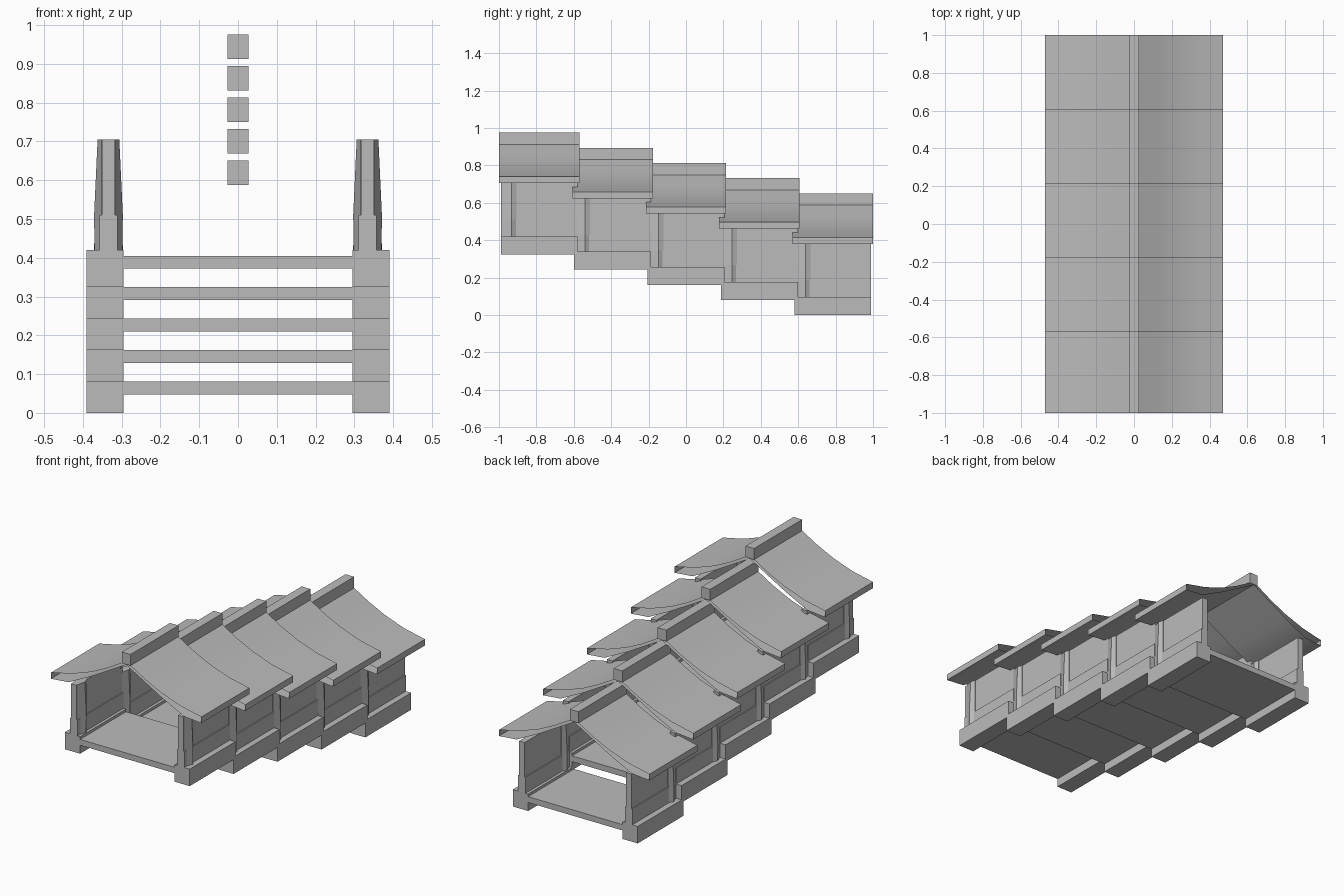
import bpy, bmesh
from mathutils import Vector

cube = bpy.data.objects.get("Cube")
if cube:
    bpy.data.objects.remove(cube, do_unlink=True)

stone = bpy.data.materials.new("plain_grey")
stone.use_nodes = True
GREY = (0.5, 0.5, 0.5, 1)
stone.diffuse_color = GREY
stone.node_tree.nodes["Principled BSDF"].inputs["Base Color"].default_value = GREY

STEP_Y, DROP, COUNT = 0.3925, 0.081, 5


def finish(name, bm, smooth=False):
    bmesh.ops.recalc_face_normals(bm, faces=bm.faces)
    mesh = bpy.data.meshes.new(name)
    bm.to_mesh(mesh)
    bm.free()
    mesh.materials.append(stone)
    ob = bpy.data.objects.new(name, mesh)
    bpy.context.collection.objects.link(ob)
    if smooth:
        bpy.ops.object.select_all(action="DESELECT")
        ob.select_set(True)
        bpy.context.view_layer.objects.active = ob
        bpy.ops.object.shade_smooth_by_angle(angle=0.5)
    return ob


def box(name, lo, hi):
    bm = bmesh.new()
    bmesh.ops.create_cube(bm, size=1)
    lo, hi = Vector(lo), Vector(hi)
    for v in bm.verts:
        v.co = (lo + hi) / 2 + v.co * (hi - lo)
    return finish(name, bm)


def loft(name, rings, closed, caps=False, smooth=False):
    """Bridge successive rows of points into a skin."""
    bm = bmesh.new()
    rows = [[bm.verts.new(p) for p in ring] for ring in rings]
    n = len(rows[0])
    for a, b in zip(rows, rows[1:]):
        for i in range(n if closed else n - 1):
            j = (i + 1) % n
            bm.faces.new((a[i], a[j], b[j], b[i]))
    if caps:
        bm.faces.new(rows[0])
        bm.faces.new(rows[-1])
    return finish(name, bm, smooth)


# Half profile of the hollow roof shell: ridge, curved top, eave lip, underside
ROOF = [(0.0, 0.925), (0.027, 0.912), (0.12, 0.858), (0.22, 0.81), (0.34, 0.768),
        (0.47, 0.74), (0.47, 0.705), (0.36, 0.715), (0.22, 0.785), (0.0, 0.91)]
# Post rings: height, half width
POST = [(0.42, 0.036), (0.51, 0.037), (0.705, 0.028)]

for k in range(COUNT):
    dy, dz = k * STEP_Y, -k * DROP
    y0, y1 = -0.99 + dy, -0.58 + dy

    # Floor slab and ridge beam
    box(f"floor_{k}", (-0.296, y0, 0.372 + dz), (0.296, y1, 0.405 + dz))
    box(f"ridge_beam_{k}", (-0.027, -1 + dy, 0.912 + dz), (0.027, -0.57 + dy, 0.975 + dz))

    for side, s in (("left", 1), ("right", -1)):
        # Base beam, thick lower wall and thin upper wall
        for part, xa, xb, za, zb in (("base_beam", 0.295, 0.391, 0.324, 0.42),
                                     ("lower_wall", 0.311, 0.357, 0.42, 0.51),
                                     ("upper_wall", 0.317, 0.351, 0.51, 0.705)):
            x0, x1 = sorted((s * xa, s * xb))
            box(f"{part}_{side}_{k}", (x0, y0, za + dz), (x1, y1, zb + dz))

        # Tapered post standing proud of both wall faces
        rings = []
        for z, h in POST:
            plan = [(-0.018, -0.05), (0.018, -0.05), (h, -0.005),
                    (0.02, 0.022), (-0.02, 0.022), (-h, -0.005)]
            rings.append([(s * 0.334 + px, -0.927 + dy + py, z + dz) for px, py in plan])
        loft(f"post_{side}_{k}", rings, True, caps=True)

        # Roof shell, open at both ends
        loft(f"roof_{side}_{k}",
             [[(s * x, y + dy, z + dz) for x, z in ROOF] for y in (-1, -0.57)],
             False, smooth=True)
